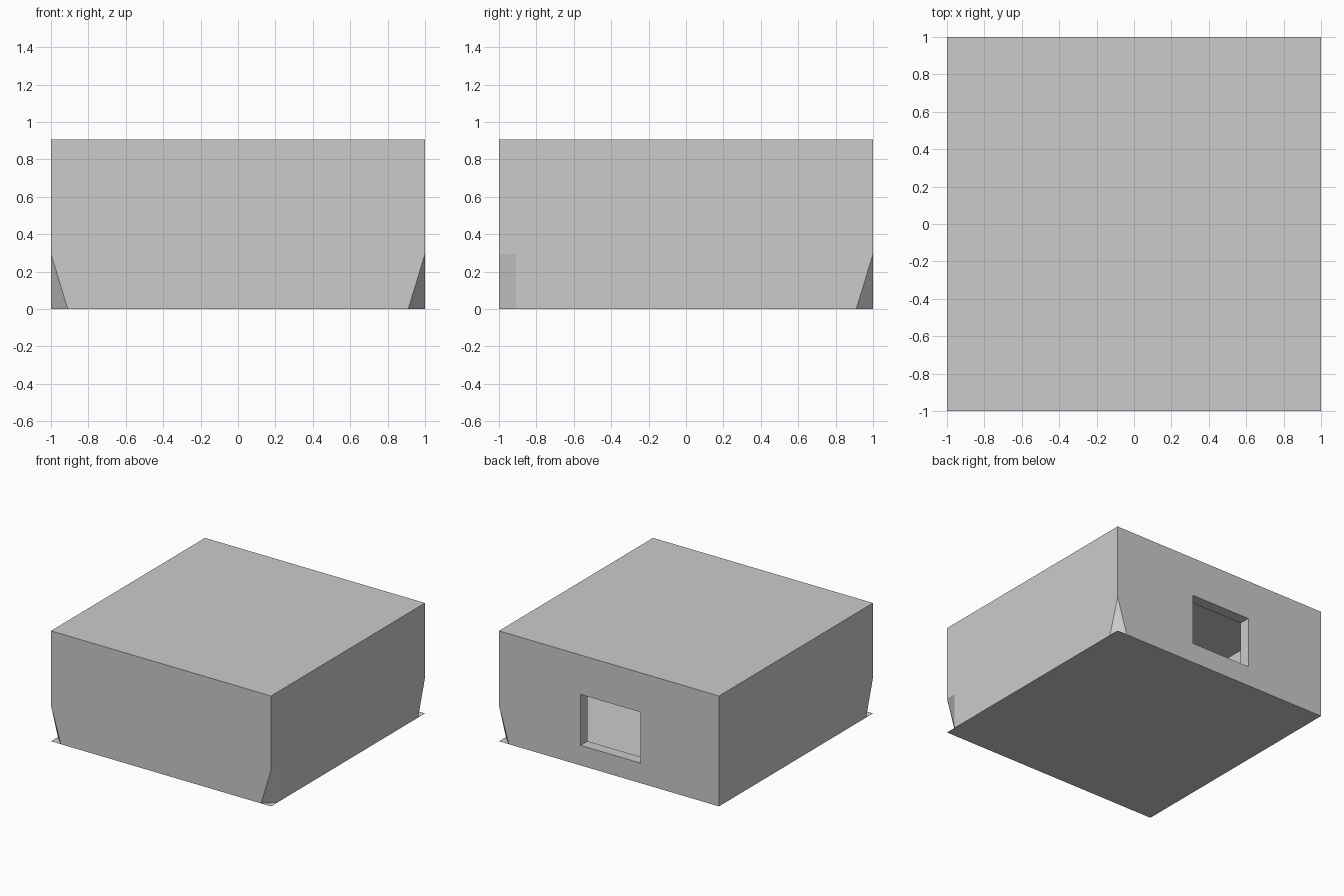
import bpy, bmesh
from mathutils import Vector

if "Cube" in bpy.data.objects:
    bpy.data.objects.remove(bpy.data.objects["Cube"])

H = 0.907      # wall height
T = 0.09       # wall thickness
I = 1 - T      # inner wall position
C = 0.295      # height of the corner cuts
WX0, WX1, WZ0, WZ1 = -0.285, 0.257, 0.165, 0.583   # window opening


def build(name, polys):
    """Make an object from (points, facing direction) polygons."""
    bm = bmesh.new()
    for pts, facing in polys:
        f = bm.faces.new([bm.verts.new(p) for p in pts])
        f.normal_update()
        if f.normal.dot(Vector(facing)) < 0:
            f.normal_flip()
    bmesh.ops.remove_doubles(bm, verts=bm.verts, dist=1e-4)
    me = bpy.data.meshes.new(name)
    bm.to_mesh(me)
    bm.free()
    ob = bpy.data.objects.new(name, me)
    bpy.context.collection.objects.link(ob)


def holed_wall(y, right, left, facing):
    """Wall at y with a window; right/left are the (x, z) side outlines, top to bottom."""
    (rt, *_, rb), (lt, *_, lb) = right, left
    a, b, c, d = (WX1, WZ1), (WX0, WZ1), (WX0, WZ0), (WX1, WZ0)
    rings = [[rt, lt, b, a], left + [c, b], [lb, rb, d, c], right + [d, a]]
    return [([(x, y, z) for x, z in r], facing) for r in rings]


# outer wall faces with the cut lower corners
outer = [
    ([(-I, -1, 0), (I, -1, 0), (1, -1, C), (1, -1, H), (-1, -1, H), (-1, -1, C)], (0, -1, 0)),
    ([(1, -I, 0), (1, I, 0), (1, 1, C), (1, 1, H), (1, -1, H), (1, -1, C), (1, -I, C)], (1, 0, 0)),
    ([(-1, -I, 0), (-1, 1, 0), (-1, 1, H), (-1, -1, H), (-1, -1, C)], (-1, 0, 0)),
    # corner cuts: front left, back right, front right
    ([(-1, -1, C), (-I, -1, 0), (-1, -I, 0)], (-1, -1, 0)),
    ([(1, 1, C), (I, 1, 0), (1, I, 0)], (1, 1, 0)),
    ([(1, -1, C), (1, -I, C), (1, -I, 0), (I, -1, 0)], (1, -1, 0)),
]
outer += holed_wall(1, [(1, H), (1, C), (I, 0)], [(-1, H), (-1, 0)], (0, 1, 0))

# inner wall faces
inner = [
    ([(-I, -I, 0), (I, -I, 0), (I, -I, H), (-I, -I, H)], (0, 1, 0)),
    ([(I, -I, 0), (I, I, 0), (I, I, H), (I, -I, H)], (-1, 0, 0)),
    ([(-I, -I, 0), (-I, I, 0), (-I, I, H), (-I, -I, H)], (1, 0, 0)),
]
inner += holed_wall(I, [(I, H), (I, 0)], [(-I, H), (-I, 0)], (0, -1, 0))

# window reveals
reveal = []
for x, n in ((WX0, 1), (WX1, -1)):
    reveal.append(([(x, I, WZ0), (x, 1, WZ0), (x, 1, WZ1), (x, I, WZ1)], (n, 0, 0)))
for z, n in ((WZ0, 1), (WZ1, -1)):
    reveal.append(([(WX0, I, z), (WX1, I, z), (WX1, 1, z), (WX0, 1, z)], (0, 0, n)))

build("walls", outer + inner + reveal)

# floor and roof sheets
for name, z, n in (("floor", 0, -1), ("roof", H, 1)):
    build(name, [([(-1, -1, z), (1, -1, z), (1, 1, z), (-1, 1, z)], (0, 0, n))])
